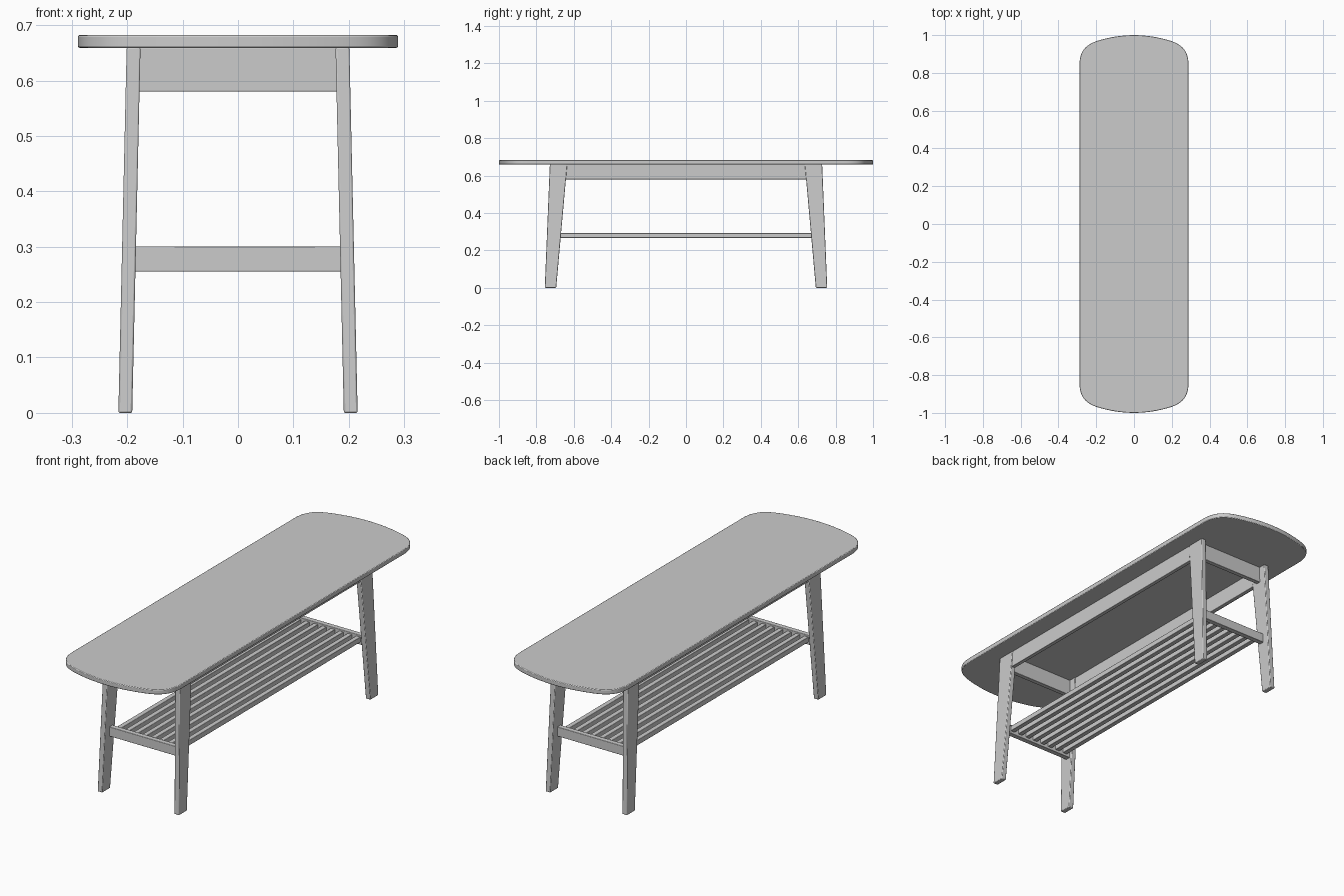
import bpy, bmesh
from mathutils import Vector
from mathutils.geometry import interpolate_bezier

if "Cube" in bpy.data.objects:
    bpy.data.objects.remove(bpy.data.objects["Cube"])


def prism(name, bottom, top, bevel=0.003):
    """Solid between two matching loops of 3D points, with softened edges."""
    bm = bmesh.new()
    lo = [bm.verts.new(p) for p in bottom]
    hi = [bm.verts.new(p) for p in top]
    n = len(lo)
    bm.faces.new(lo)
    bm.faces.new(hi)
    for i in range(n):
        j = (i + 1) % n
        bm.faces.new((lo[i], lo[j], hi[j], hi[i]))
    bmesh.ops.recalc_face_normals(bm, faces=bm.faces)
    me = bpy.data.meshes.new(name)
    bm.to_mesh(me)
    bm.free()
    ob = bpy.data.objects.new(name, me)
    bpy.context.collection.objects.link(ob)
    mod = ob.modifiers.new("soft_edges", 'BEVEL')
    mod.width = bevel
    mod.segments = 2
    mod.limit_method = 'ANGLE'
    bpy.ops.object.select_all(action='DESELECT')
    ob.select_set(True)
    bpy.context.view_layer.objects.active = ob
    bpy.ops.object.shade_smooth_by_angle()
    return ob


def rect(x0, x1, y0, y1, z):
    return [(x0, y0, z), (x1, y0, z), (x1, y1, z), (x0, y1, z)]


def box(name, x0, x1, y0, y1, z0, z1, bevel=0.002):
    return prism(name, rect(x0, x1, y0, y1, z0), rect(x0, x1, y0, y1, z1), bevel)


# Table top: bowed ends with rounded corners, one quarter mirrored around
quarter = [Vector((x, 1 - 0.8 * x * x)) for x in (0, 0.04, 0.08, 0.12, 0.16)]
quarter += [v.to_2d() for v in interpolate_bezier(
    Vector((0.19, 0.971, 0)), Vector((0.25, 0.953, 0)),
    Vector((0.289, 0.92, 0)), Vector((0.289, 0.84, 0)), 14)]
right = quarter + [Vector((v.x, -v.y)) for v in reversed(quarter)]
outline = right + [Vector((-v.x, v.y)) for v in reversed(right[1:-1])]
prism("table_top", [(v.x, v.y, 0.659) for v in outline],
      [(v.x, v.y, 0.682) for v in outline], 0.003)

# Splayed, tapered legs
for sy, end in ((-1, "front"), (1, "back")):
    for sx, side in ((-1, "left"), (1, "right")):
        prism(f"{end}_{side}_leg",
              rect(sx * 0.191, sx * 0.216, sy * 0.694, sy * 0.755, 0),
              rect(sx * 0.176, sx * 0.201, sy * 0.635, sy * 0.728, 0.66))

# Aprons under the top
for s, side in ((-1, "left"), (1, "right")):
    x0, x1 = sorted((s * 0.180, s * 0.199))
    box(f"{side}_apron", x0, x1, -0.66, 0.66, 0.58, 0.66)
for s, end in ((-1, "front"), (1, "back")):
    y0, y1 = sorted((s * 0.672, s * 0.694))
    box(f"{end}_apron", -0.185, 0.185, y0, y1, 0.58, 0.66)

# Shelf end rails
for s, end in ((-1, "front"), (1, "back")):
    y0, y1 = sorted((s * 0.685, s * 0.71))
    box(f"{end}_shelf_rail", -0.192, 0.192, y0, y1, 0.255, 0.30)

# Shelf slats
count, pitch, half = 8, 0.045, 0.0115
for i in range(count):
    x = (i - (count - 1) / 2) * pitch
    box(f"shelf_slat_{i + 1}", x - half, x + half, -0.69, 0.69, 0.267, 0.292)
